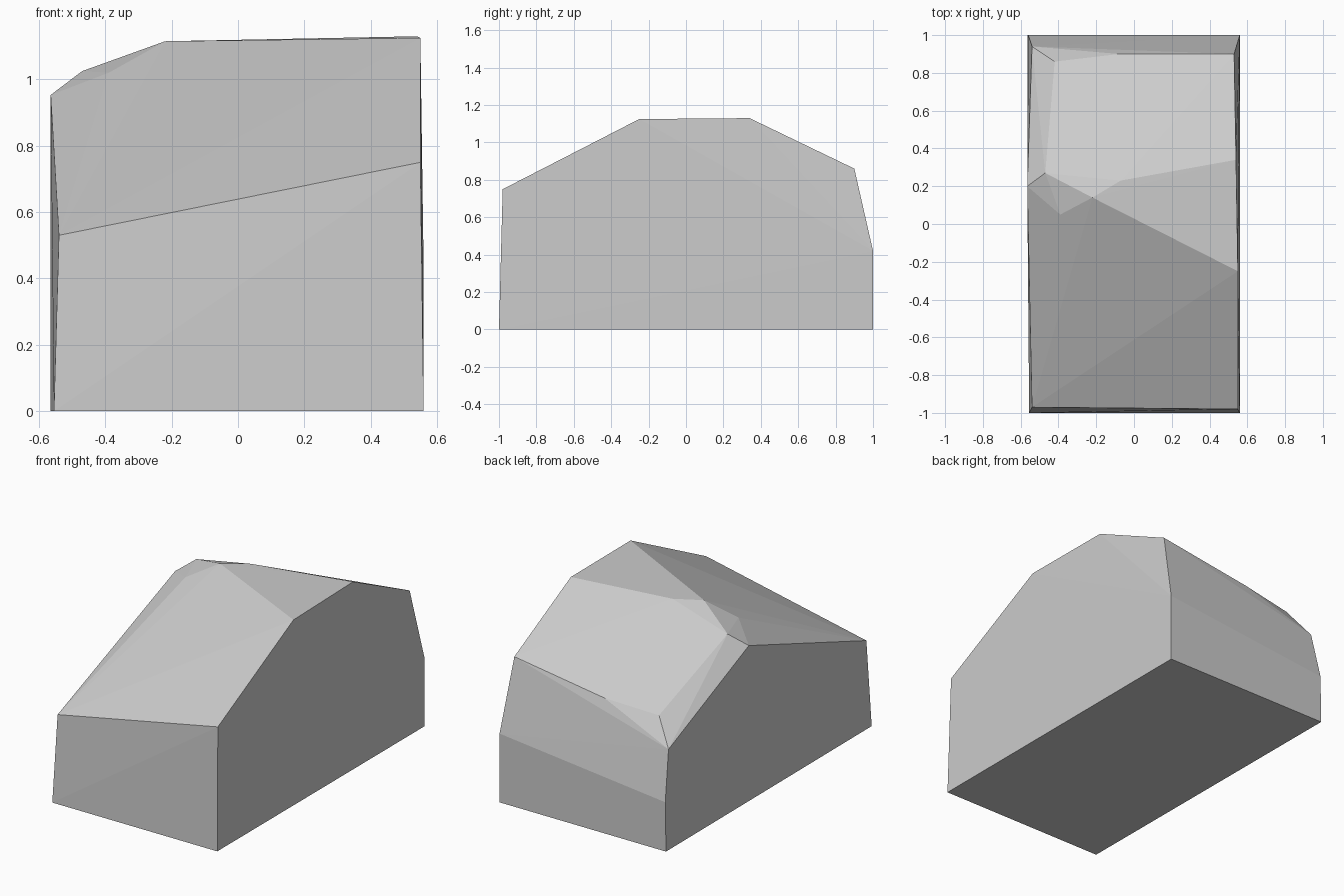
import bpy, bmesh

cube = bpy.data.objects.get("Cube")
if cube:
    bpy.data.objects.remove(cube, do_unlink=True)

# Stone colour
stone = bpy.data.materials.new("stone_grey")
stone.use_nodes = True
colour = (0.6, 0.6, 0.6, 1)
stone.diffuse_color = colour
stone.node_tree.nodes["Principled BSDF"].inputs["Base Color"].default_value = colour

# Corner points of the chiselled block
base = [(-0.555, -1, 0), (0.56, -1, 0), (0.56, 1, 0), (-0.565, 1, 0)]
front = [(-0.54, -0.97, 0.53), (0.55, -0.98, 0.75)]
back = [(0.56, 1, 0.42), (-0.56, 1, 0.30), (0.53, 0.9, 0.86),
        (-0.08, 0.9, 0.77), (-0.42, 0.86, 0.74), (-0.54, 0.94, 0.595)]
ridge = [(0.55, -0.25, 1.125), (-0.22, 0.14, 1.115), (-0.47, 0.27, 1.025),
         (-0.565, 0.2, 0.953), (-0.39, 0.05, 1.02)]
top = [(0.54, 0.34, 1.13), (-0.07, 0.23, 1.118)]

# Wrap the points in flat facets
bm = bmesh.new()
for point in base + front + back + ridge + top:
    bm.verts.new(point)
bmesh.ops.convex_hull(bm, input=bm.verts[:])
bmesh.ops.recalc_face_normals(bm, faces=bm.faces[:])
mesh = bpy.data.meshes.new("stone_block")
bm.to_mesh(mesh)
bm.free()
mesh.materials.append(stone)
block = bpy.data.objects.new("stone_block", mesh)
bpy.context.collection.objects.link(block)
